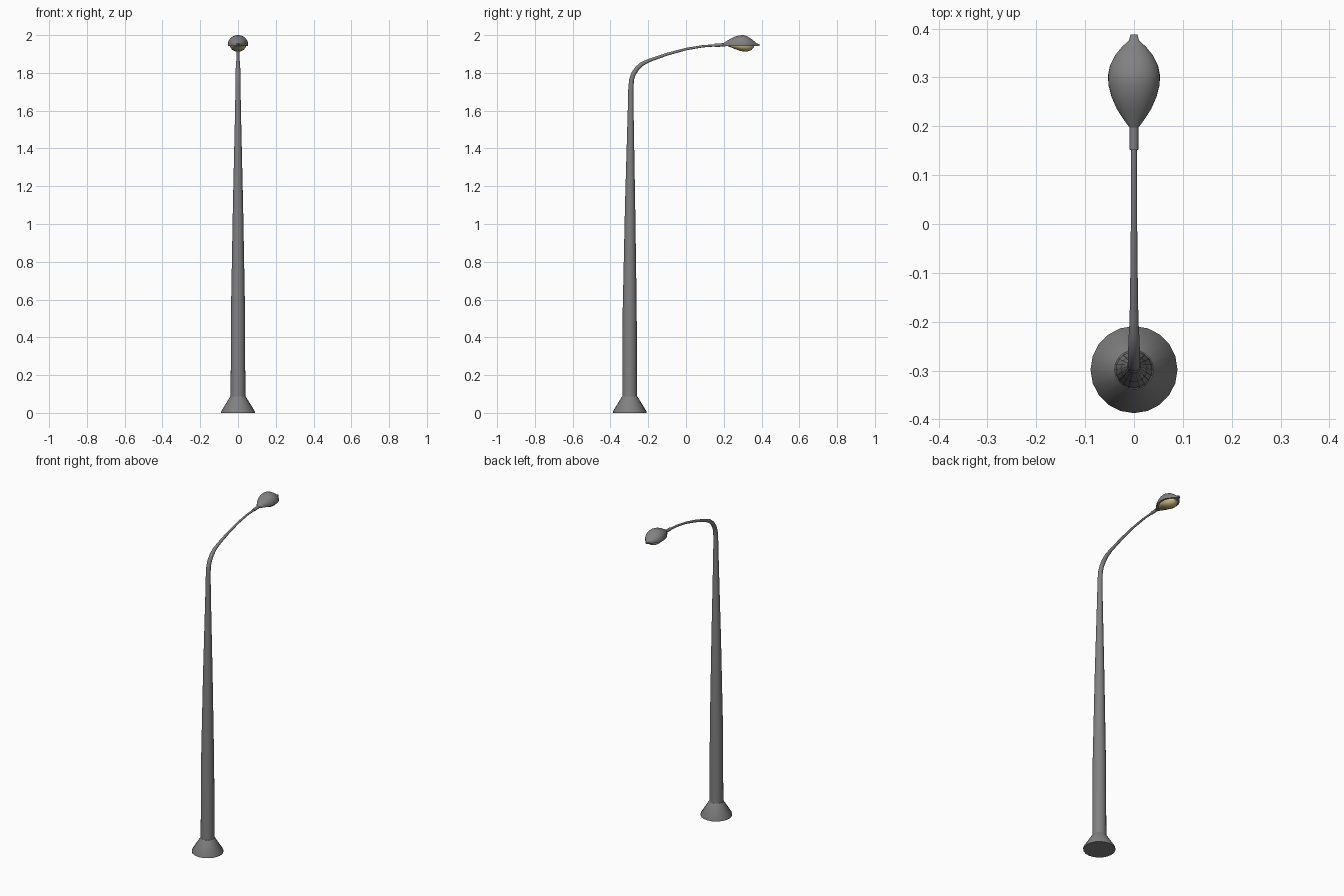
import bpy, bmesh, math
from mathutils import Vector

if "Cube" in bpy.data.objects:
    bpy.data.objects.remove(bpy.data.objects["Cube"])


def material(name, rgb):
    m = bpy.data.materials.new(name)
    m.diffuse_color = (*rgb, 1)
    m.use_nodes = True
    m.node_tree.nodes["Principled BSDF"].inputs["Base Color"].default_value = m.diffuse_color
    return m


GREY = material("grey metal", (0.22, 0.22, 0.22))
LENS = material("warm lens", (0.62, 0.50, 0.22))


def loft(name, rings, mat, angle=35):
    """Skin a list of closed rings of equal length and cap both ends."""
    bm = bmesh.new()
    rows = [[bm.verts.new(p) for p in ring] for ring in rings]
    n = len(rows[0])
    for a, b in zip(rows, rows[1:]):
        for i in range(n):
            j = (i + 1) % n
            bm.faces.new((a[i], a[j], b[j], b[i]))
    bm.faces.new(rows[0][::-1])
    bm.faces.new(rows[-1])
    bmesh.ops.recalc_face_normals(bm, faces=bm.faces[:])
    me = bpy.data.meshes.new(name)
    bm.to_mesh(me)
    bm.free()
    ob = bpy.data.objects.new(name, me)
    bpy.context.collection.objects.link(ob)
    me.materials.append(mat)
    bpy.ops.object.select_all(action='DESELECT')
    ob.select_set(True)
    bpy.context.view_layer.objects.active = ob
    bpy.ops.object.shade_smooth_by_angle(angle=math.radians(angle))
    return ob


def sweep(name, path, mat, n=20):
    """Round tube along (y, z, radius) points in the x = 0 plane."""
    rings = []
    for k, (y, z, r) in enumerate(path):
        p0, p1 = path[max(k - 1, 0)], path[min(k + 1, len(path) - 1)]
        t = Vector((0, p1[0] - p0[0], p1[1] - p0[1])).normalized()
        side = Vector((1, 0, 0))
        up = t.cross(side)
        rings.append([Vector((0, y, z)) + r * (math.cos(a) * side + math.sin(a) * up)
                      for a in (2 * math.pi * i / n for i in range(n))])
    return loft(name, rings, mat)


PY = -0.298
# flared foot
sweep("base_flare", [(PY, 0, 0.089), (PY, 0.008, 0.089), (PY, 0.088, 0.04)], GREY)

# tapered pole running into the curved arm
sweep("pole_and_arm", [
    (PY, 0.08, 0.039), (PY, 0.55, 0.037), (-0.296, 1.1, 0.027),
    (-0.293, 1.6, 0.0155), (-0.292, 1.72, 0.0135), (-0.288, 1.765, 0.013),
    (-0.277, 1.797, 0.0125), (-0.258, 1.825, 0.012), (-0.232, 1.848, 0.011),
    (-0.195, 1.866, 0.009), (-0.1, 1.899, 0.0075), (0.0, 1.926, 0.0065),
    (0.09, 1.941, 0.006), (0.16, 1.946, 0.006)], GREY)

# sleeve joining arm and lamp head
sweep("head_sleeve", [(0.152, 1.946, 0.009), (0.21, 1.949, 0.009)], GREY, 12)

# lamp hood: half-round sections (y, half width, top z) over a thin lip
RIM, LIP, N = 1.952, 1.943, 16
HOOD = [(0.197, 0.009, 1.957), (0.215, 0.022, 1.968), (0.235, 0.035, 1.981),
        (0.26, 0.046, 1.993), (0.285, 0.0525, 1.999), (0.305, 0.053, 2.0),
        (0.325, 0.049, 1.993), (0.345, 0.039, 1.981), (0.362, 0.025, 1.967),
        (0.376, 0.010, 1.955), (0.388, 0.007, 1.953)]
rings = []
for y, w, top in HOOD:
    arc = [(w * math.cos(math.pi * i / N), y,
            RIM + (top - RIM) * math.sin(math.pi * i / N)) for i in range(N + 1)]
    rings.append(arc + [(-w, y, LIP), (w, y, LIP)])
loft("lamp_hood", rings, GREY)

# bulging lens under the hood (y, half width, bottom z)
GLASS = [(0.222, 0.010, 1.941), (0.24, 0.026, 1.934), (0.262, 0.036, 1.925),
         (0.288, 0.042, 1.916), (0.312, 0.042, 1.912), (0.332, 0.036, 1.915),
         (0.348, 0.026, 1.922), (0.359, 0.012, 1.935)]
rings = [[(w * math.cos(math.pi * i / N), y,
           1.945 - (1.945 - bot) * math.sin(math.pi * i / N)) for i in range(N + 1)]
         for y, w, bot in GLASS]
loft("lamp_lens", rings, LENS)
